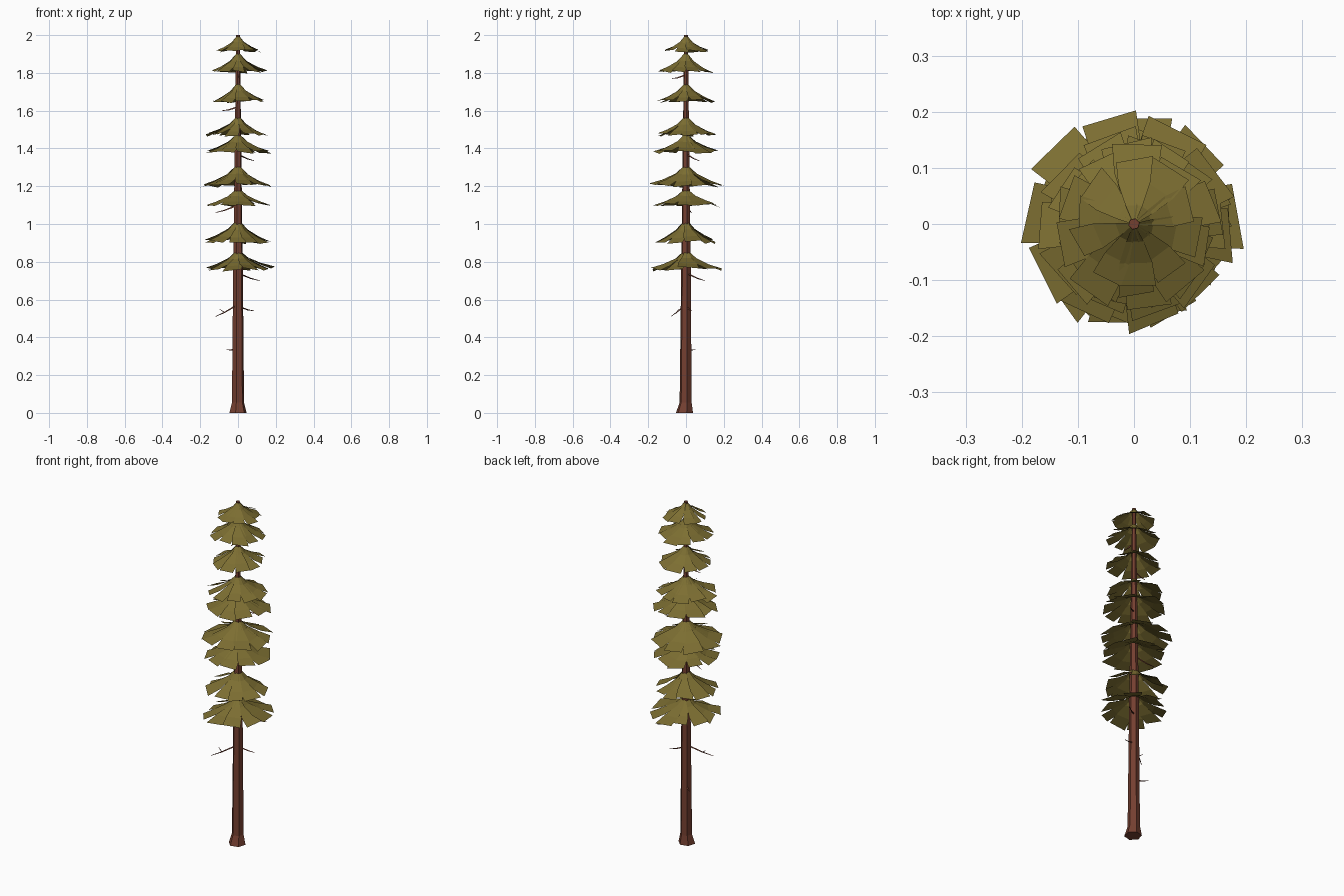
import bpy, bmesh, math, random
from mathutils import Vector

if "Cube" in bpy.data.objects:
    bpy.data.objects.remove(bpy.data.objects["Cube"])

random.seed(5)


def material(name, rgb):
    m = bpy.data.materials.new(name)
    m.diffuse_color = (*rgb, 1)
    m.use_nodes = True
    m.node_tree.nodes["Principled BSDF"].inputs["Base Color"].default_value = m.diffuse_color
    return m


BARK = material("red_brown_bark", (0.175, 0.050, 0.030))
NEEDLES = material("olive_needles", (0.205, 0.158, 0.032))


def finish(bm, name, mat):
    me = bpy.data.meshes.new(name)
    bm.to_mesh(me)
    bm.free()
    me.materials.append(mat)
    ob = bpy.data.objects.new(name, me)
    bpy.context.collection.objects.link(ob)
    return ob


def loft(bm, rings):
    """Skin matching rings of points and cap both ends."""
    loops = [[bm.verts.new(p) for p in ring] for ring in rings]
    n = len(loops[0])
    for a, b in zip(loops, loops[1:]):
        for i in range(n):
            j = (i + 1) % n
            bm.faces.new((a[i], a[j], b[j], b[i]))
    bm.faces.new(loops[0][::-1])
    bm.faces.new(loops[-1])


# Trunk: six-sided taper with a flared foot that leans to the front
bm = bmesh.new()
rings = []
for z, r, y in [(0, 0.047, -0.008), (0.055, 0.033, -0.002), (0.8, 0.026, 0),
                (1.3, 0.019, 0), (2.0, 0.010, 0)]:
    rings.append([(r * math.cos(a), y + r * math.sin(a), z)
                  for a in (math.tau * i / 6 + 0.25 for i in range(6))])
loft(bm, rings)
finish(bm, "trunk", BARK)


# Bare twigs: thin tapered three-sided sticks
def stick(bm, a, b, r0, r1):
    a, b = Vector(a), Vector(b)
    d = (b - a).normalized()
    u = d.cross(Vector((0, 0, 1))).normalized()
    v = d.cross(u)
    loft(bm, [[p + r * (u * math.cos(t) + v * math.sin(t))
               for t in (0, math.tau / 3, 2 * math.tau / 3)]
              for p, r in ((a, r0), (b, r1))])


bm = bmesh.new()
for z, tip, fork in [(0.34, (-0.06, 0.05, 0.335), False),
                     (0.575, (-0.12, -0.08, 0.51), True),
                     (0.565, (0.085, 0.03, 0.54), False),
                     (0.74, (0.115, 0.10, 0.70), False),
                     (1.10, (-0.12, 0.03, 1.06), False),
                     (1.37, (0.085, 0.07, 1.335), False),
                     (1.62, (-0.085, -0.01, 1.60), False),
                     (1.79, (0.01, -0.075, 1.77), False)]:
    root, end = Vector((0, 0, z)), Vector(tip)
    mid = root.lerp(end, 0.6) + Vector((0, 0, -0.004))
    stick(bm, root, mid, 0.005, 0.0035)
    stick(bm, mid, end, 0.0035, 0.0015)
    if fork:
        stick(bm, mid, mid + Vector((-0.025, 0.008, 0.018)), 0.003, 0.001)
finish(bm, "twigs", BARK)


# Foliage tiers: broad overlapping square-ended fronds sweeping down and out
def frond(bm, top, drop, reach, angle):
    out = Vector((math.cos(angle), math.sin(angle), 0))
    side = Vector((-out.y, out.x, 0))
    roll = random.uniform(-0.16, 0.16)
    skew = random.uniform(-0.06, 0.06)
    width = random.uniform(0.9, 1.15)
    rows = []
    for f, h, w in [(0.04, 0, 0.025), (0.28, 0.44, 0.125),
                    (0.62, 0.77, 0.235), (0.98, 1.0, 0.27)]:
        row = []
        for s in (-1, 1):
            hw = s * w * reach * width
            p = out * reach * (f + s * skew * f * f) + side * hw
            p.z = top - drop * h + roll * hw * f
            row.append(bm.verts.new(p))
        rows.append(row)
    for a, b in zip(rows, rows[1:]):
        bm.faces.new((a[0], b[0], b[1], a[1]))


TIERS = [(0.86, 0.10, 0.190), (1.02, 0.115, 0.175), (1.185, 0.085, 0.175),
         (1.31, 0.11, 0.200), (1.475, 0.095, 0.175), (1.57, 0.10, 0.168),
         (1.745, 0.095, 0.153), (1.905, 0.10, 0.150), (1.997, 0.085, 0.120)]
for n, (top, drop, reach) in enumerate(TIERS):
    bm = bmesh.new()
    count = 10
    turn = random.random() * math.tau
    for i in range(count):
        a = turn + math.tau * (i + random.uniform(-0.15, 0.15)) / count
        frond(bm, top, drop * random.uniform(0.9, 1.06),
              reach * random.uniform(0.84, 1.02), a)
    finish(bm, f"foliage_tier_{n + 1}", NEEDLES)
